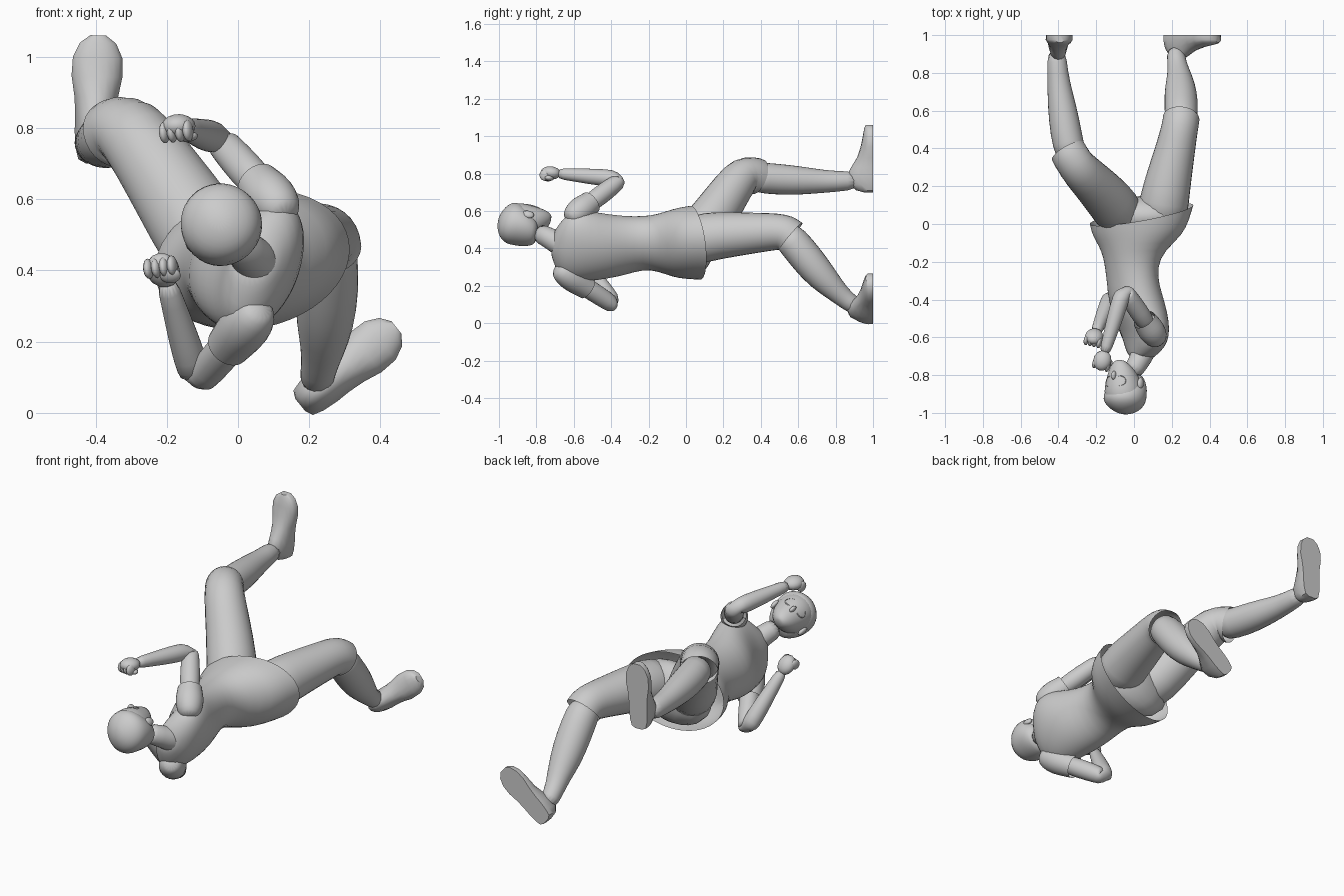
import bpy, bmesh, math
from mathutils import Vector as V, Matrix

if "Cube" in bpy.data.objects:
    bpy.data.objects.remove(bpy.data.objects["Cube"])

def finish(name, bm, subsurf=1):
    bmesh.ops.recalc_face_normals(bm, faces=bm.faces)
    me = bpy.data.meshes.new(name)
    bm.to_mesh(me)
    bm.free()
    for p in me.polygons:
        p.use_smooth = True
    ob = bpy.data.objects.new(name, me)
    bpy.context.collection.objects.link(ob)
    if subsurf:
        m = ob.modifiers.new("smooth", 'SUBSURF')
        m.levels = m.render_levels = subsurf
    return ob

def skin(name, rings, cap0=True, cap1=True, subsurf=1):
    bm = bmesh.new()
    vs = [[bm.verts.new(p) for p in r] for r in rings]
    n = len(vs[0])
    for a, b in zip(vs, vs[1:]):
        for i in range(n):
            bm.faces.new((a[i], a[(i+1) % n], b[(i+1) % n], b[i]))
    if cap0:
        bm.faces.new(vs[0])
    if cap1:
        bm.faces.new(vs[-1])
    return finish(name, bm, subsurf)

def ellipse(c, u, v, n=18):
    return [c + u*math.cos(2*math.pi*i/n) + v*math.sin(2*math.pi*i/n) for i in range(n)]

def limb(name, pts, side=(1, 0, 0), cap1=True):
    """Tube through (x, y, z, radius) points"""
    cs = [V(p[:3]) for p in pts]
    rings = []
    for i, p in enumerate(pts):
        t = (cs[min(i+1, len(cs)-1)] - cs[max(i-1, 0)]).normalized()
        u = V(side)
        u = (u - t*u.dot(t)).normalized()
        rings.append(ellipse(cs[i], u*p[3], t.cross(u)*p[3], 14))
    return skin(name, rings, True, cap1)

def ball(name, c, axes, size):
    """Ellipsoid with its own three axes"""
    bm = bmesh.new()
    bmesh.ops.create_uvsphere(bm, u_segments=14, v_segments=10, radius=1)
    m = Matrix([a*s for a, s in zip(axes, size)]).transposed()
    for v in bm.verts:
        v.co = m @ v.co + c
    return finish(name, bm, 0)

# Torso with flared shirt hem: y, centre x, centre z, half width, half depth, twist
torso = [(-.715, .04, .43, .055, .055, 66), (-.69, .05, .425, .10, .07, 66),
         (-.655, .06, .42, .165, .09, 67),
         (-.60, .065, .415, .20, .105, 68), (-.52, .05, .41, .20, .125, 68),
         (-.42, .015, .41, .18, .145, 66), (-.32, -.005, .415, .165, .13, 62),
         (-.23, -.015, .43, .155, .13, 50), (-.14, -.005, .43, .175, .155, 28),
         (-.07, .025, .43, .24, .178, 16), (-.01, .035, .43, .265, .19, 14),
         (.05, .04, .43, .28, .195, 12)]
rings = []
for y, x, z, a, b, th in torso:
    c, s = math.cos(math.radians(th)), math.sin(math.radians(th))
    r = ellipse(V((x, y, z)), V((c, 0, s))*a, V((-s, 0, c))*b, 24)
    for p in r:
        if y > -.08:      # hem hangs lower at the back and right
            p.y += .2*(p.x-x)*min(1, (y+.1)*8) - .3*(p.z-z)*max(0, y+.02)*8
        elif y < -.4:     # left shoulder is raised
            p.y += (.2 if p.z < z else .06)*(p.z-z)*min(1, (-.4-y)*6)
    rings.append(r)
skin("shirt", rings, True, False)

# Trouser legs, open at the knee hem
limb("left_trouser", [(-.04, -.01, .40, .12), (-.09, .08, .48, .138), (-.17, .17, .605, .125),
                      (-.25, .25, .725, .112), (-.305, .31, .797, .106),
                      (-.33, .35, .795, .103), (-.35, .385, .782, .1)], cap1=False)
limb("right_trouser", [(.14, .0, .43, .14), (.16, .12, .465, .135), (.185, .25, .475, .124),
                       (.22, .4, .485, .108), (.238, .49, .49, .101),
                       (.247, .535, .483, .1), (.25, .56, .462, .1)], cap1=False)
ball("seat", V((.05, .04, .42)), [V((.97, 0, .2)), V((0, 1, 0)), V((-.2, 0, .97))], (.23, .11, .165))

# Bare lower legs
limb("left_calf", [(-.32, .34, .785, .08), (-.35, .42, .775, .086), (-.372, .56, .765, .083),
                   (-.39, .68, .76, .07), (-.405, .80, .757, .056), (-.41, .93, .765, .052)])
limb("right_calf", [(.25, .52, .485, .08), (.25, .57, .44, .09), (.25, .65, .34, .092),
                    (.245, .725, .25, .084), (.238, .80, .175, .062), (.225, .86, .12, .05),
                    (.22, .93, .075, .05)])

# Shoes: flat sole on y = 1, sections are distance from heel, half width, height
def shoe(name, heel, toe):
    heel, toe = V((heel[0], 1, heel[1])), V((toe[0], 1, toe[1]))
    f = (toe-heel)
    up = V((0, -1, 0))
    w = f.normalized().cross(up)
    secs = [(0, .022, .05), (.03, .043, .09), (.12, .052, .13), (.25, .056, .14), (.38, .056, .115),
            (.52, .06, .085), (.68, .07, .066), (.83, .068, .055), (.94, .05, .048), (1, .022, .04)]
    rings = []
    for t, a, h in secs:
        c = heel + f*t
        r = [c - w*a, c, c + w*a, c + w*a*1.02 + up*.025]
        r += [c + w*a*.95*math.cos(k) + up*(.025 + (h-.025)*math.sin(k))
              for k in (math.pi*j/8 for j in range(1, 8))]
        rings.append(r + [c - w*a*1.02 + up*.025])
    ob = skin(name, rings, subsurf=0)
    bpy.context.view_layer.objects.active = ob
    ob.select_set(True)
    bpy.ops.object.shade_smooth_by_angle(angle=math.radians(45))
    ob.select_set(False)
shoe("left_shoe", (-.405, .70), (-.392, 1.06))
shoe("right_shoe", (.175, .022), (.445, .24))

# Arms: shoulder, elbow, wrist
def arm(side, sh, el, wr, palm, end):
    sh, el, wr, palm = V(sh), V(el), V(wr), V(palm)
    at = lambda a, b, t, r: (*a.lerp(b, t), r)
    limb(side + "_sleeve", [at(sh, el, -.25, .035), at(sh, el, -.14, .064), at(sh, el, .05, .076),
                            at(sh, el, end*.6, .07), at(sh, el, end, .064)], cap1=False)
    limb(side + "_arm", [at(sh, el, .1, .05), at(sh, el, .5, .054), at(sh, el, .8, .049),
                         at(sh, el, .97, .046), at(el, wr, .06, .045), at(el, wr, .25, .047),
                         at(el, wr, .5, .043), at(el, wr, .8, .034), at(el, wr, 1.03, .031)])
    # Fist with curled fingers and thumb
    d = (wr-el).normalized()
    palm = (palm - d*palm.dot(d)).normalized()
    lat = d.cross(palm)
    ball(side + "_fist", wr + d*.045, [lat, d, palm], (.048, .055, .035))
    for i in range(4):
        o = lat*(i-1.5)*.023
        ball(f"{side}_finger_{i+1}", wr + d*.068 + palm*.016 + o, [lat, d, palm], (.014, .028, .03))
    ball(side + "_thumb", wr + d*.045 + palm*.03 + lat*.025, [lat, d, palm], (.03, .025, .015))
arm("right", (.10, -.575, .595), (-.055, -.345, .77), (-.155, -.68, .80), (0, -.3, -1), .3)
arm("left", (.03, -.63, .255), (-.115, -.37, .085), (-.20, -.57, .365), (-.2, -1, -.3), .4)

# Head frame
up = V((-.08, -.97, .2)).normalized()
face = V((-.55, .2, .8))
face = (face - up*face.dot(up)).normalized()
side = up.cross(face)
hc = V((-.05, -.868, .53))
limb("neck", [(.06, -.62, .41, .08), (.05, -.68, .425, .066), (.025, -.73, .455, .056),
              (-.02, -.80, .49, .056)])

def head_part(name, secs):
    skin(name, [ellipse(hc + up*s + face*o, side*w, face*d) for s, o, w, d in secs])
head_part("head", [(-.137, .062, .02, .018), (-.125, .055, .04, .04), (-.095, .038, .068, .068),
                   (-.05, .014, .088, .095), (0, .002, .102, .113), (.05, -.004, .106, .113),
                   (.09, -.01, .093, .1), (.118, -.012, .06, .066), (.13, -.012, .02, .02)])
head_part("hair", [(-.085, -.045, .06, .05), (-.06, -.038, .085, .07), (-.02, -.03, .108, .088),
                   (.025, -.014, .118, .108), (.065, -.008, .116, .119), (.1, -.01, .095, .1),
                   (.124, -.012, .058, .066), (.138, -.012, .02, .022)])
ball("nose", hc + face*.108 - up*.045, [side, up, face], (.012, .024, .018))
for k, nm in ((1, "left"), (-1, "right")):
    ball(nm + "_ear", hc + side*.1*k - up*.02, [side, up, face], (.014, .032, .022))
    # Round spectacle rim
    cen = hc + face*.1 + side*.036*k - up*.015
    rim = [cen + (side*math.cos(a) + up*math.sin(a))*.026 - face*max(0, k*math.cos(a))*.014
           for a in (2*math.pi*i/16 for i in range(16))]
    skin(nm + "_spectacle", [[p + (p-cen)*g + face*h for p in rim]
         for g, h in ((0, .004), (.12, 0), (0, -.004), (0, .004))], False, False, 0)
